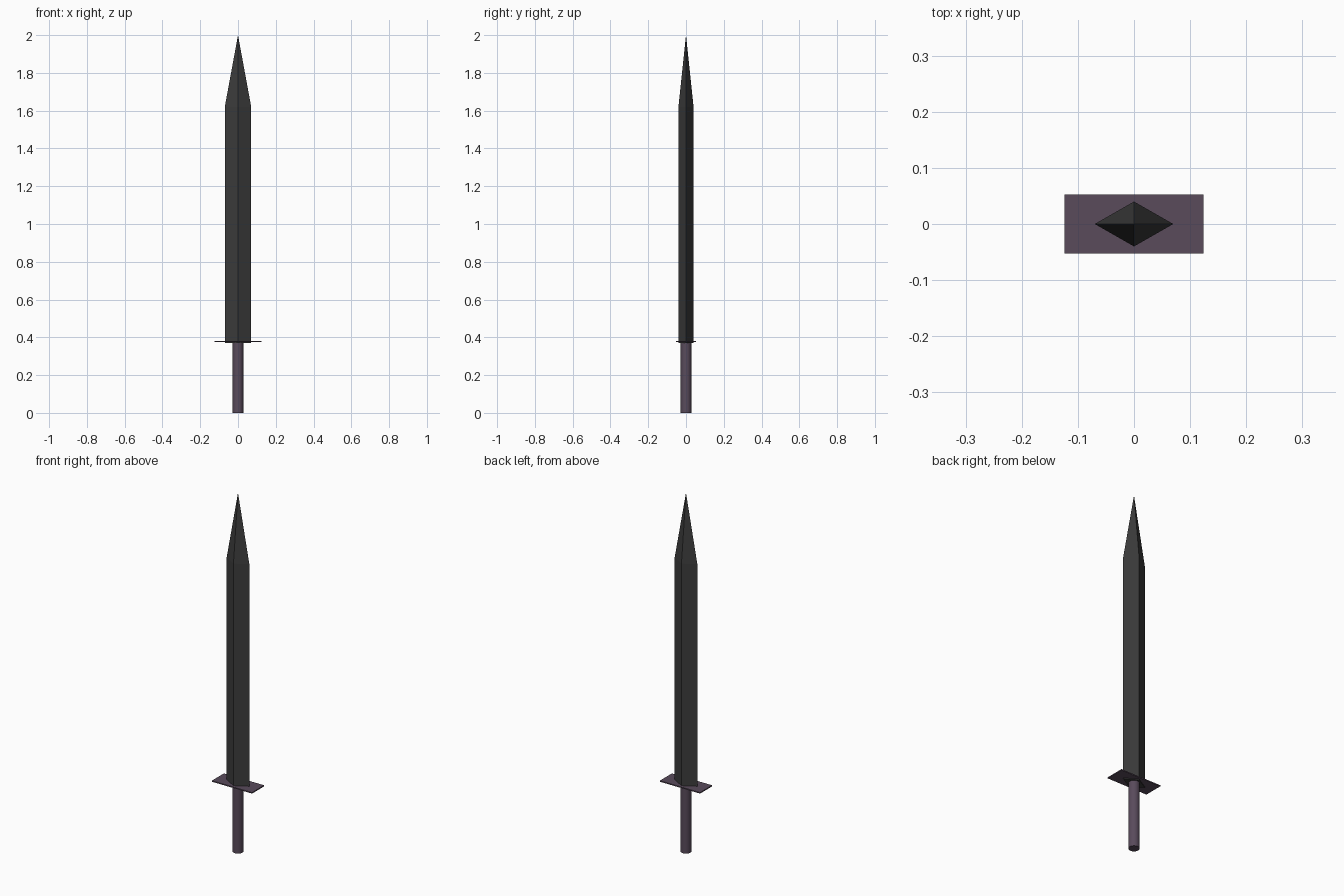
import bpy, bmesh

if "Cube" in bpy.data.objects:
    bpy.data.objects.remove(bpy.data.objects["Cube"])


def material(name, rgb):
    m = bpy.data.materials.new(name)
    m.diffuse_color = (*rgb, 1)
    m.use_nodes = True
    m.node_tree.nodes["Principled BSDF"].inputs["Base Color"].default_value = m.diffuse_color
    return m


steel = material("dark_steel", (0.045, 0.045, 0.045))
purple = material("dull_purple", (0.10, 0.07, 0.105))

# Blade: diamond section extruded up, then drawn to a point
bm = bmesh.new()
base = bm.faces.new([bm.verts.new((x, y, 0.37)) for x, y in
                     ((0.07, 0), (0, 0.04), (-0.07, 0), (0, -0.04))])


def extrude_up(face, height):
    new = bmesh.ops.extrude_face_region(bm, geom=[face], use_keep_orig=True)["geom"]
    verts = [g for g in new if isinstance(g, bmesh.types.BMVert)]
    bmesh.ops.translate(bm, verts=verts, vec=(0, 0, height))
    return next(g for g in new if isinstance(g, bmesh.types.BMFace)), verts


shoulder, verts = extrude_up(base, 1.25)
tip = bmesh.ops.poke(bm, faces=[shoulder])["verts"][0]
tip.co.z = 2.0
bmesh.ops.recalc_face_normals(bm, faces=bm.faces)
mesh = bpy.data.meshes.new("blade")
bm.to_mesh(mesh)
bm.free()
blade = bpy.data.objects.new("blade", mesh)
bpy.context.collection.objects.link(blade)
mesh.materials.append(steel)

# Guard: thin rectangular plate
bpy.ops.mesh.primitive_cube_add(size=1, location=(0, 0, 0.378))
guard = bpy.context.object
guard.name = "guard"
guard.scale = (0.248, 0.106, 0.006)
guard.data.materials.append(purple)

# Grip: round rod
bpy.ops.mesh.primitive_cylinder_add(vertices=32, radius=0.028, depth=0.376,
                                    location=(0, 0, 0.188))
grip = bpy.context.object
grip.name = "grip"
grip.data.materials.append(purple)
bpy.ops.object.shade_smooth_by_angle()
